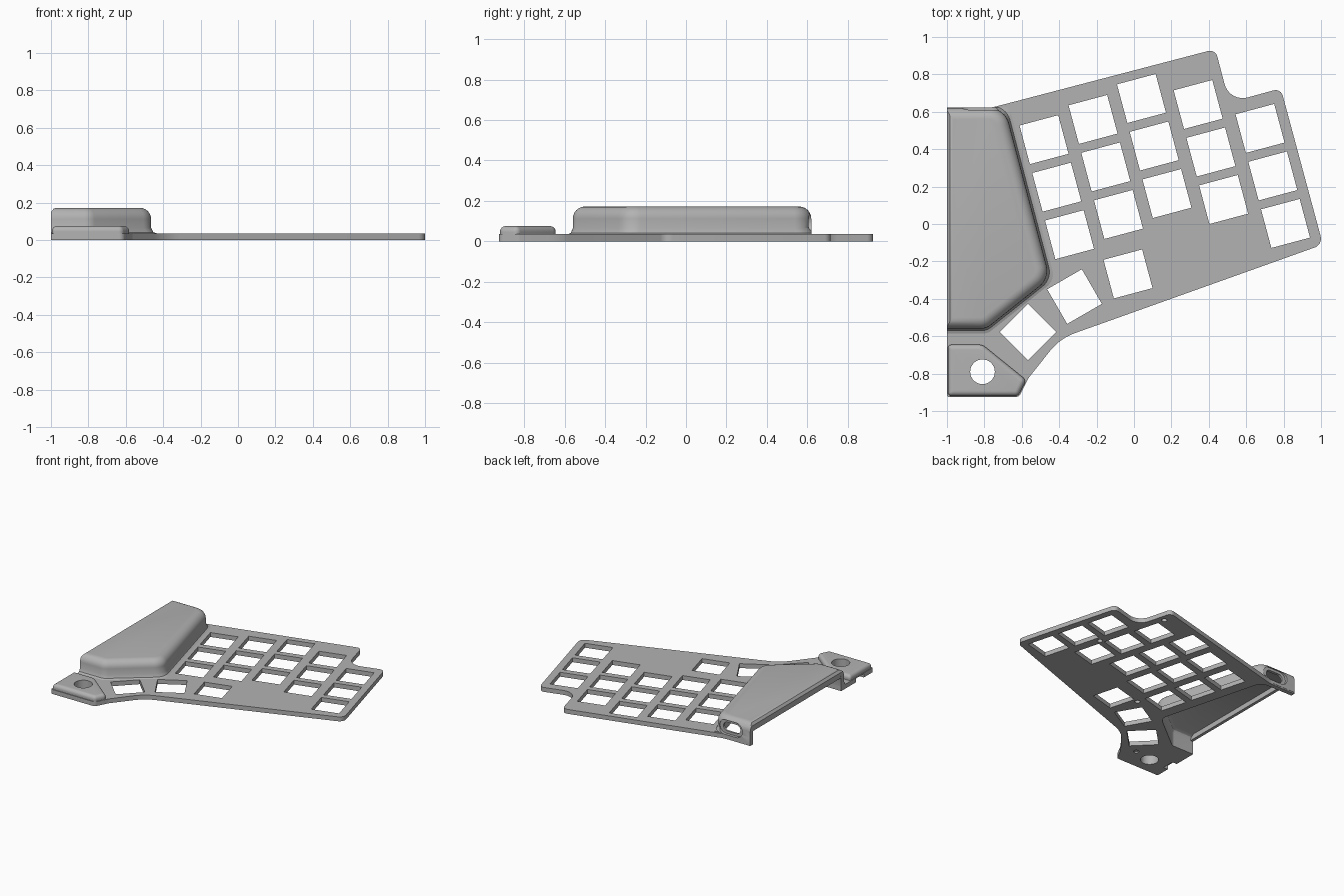
import bpy, bmesh, math
from mathutils import Vector, Matrix

if "Cube" in bpy.data.objects:
    bpy.data.objects.remove(bpy.data.objects["Cube"])

grey = bpy.data.materials.new("plain grey")
grey.use_nodes = True
grey.diffuse_color = (0.45, 0.45, 0.45, 1)
grey.node_tree.nodes["Principled BSDF"].inputs["Base Color"].default_value = grey.diffuse_color

THICK = 0.035   # plate thickness
STAND = Matrix.Rotation(math.pi / 2, 4, "X")   # turns a flat profile upright


def outline(corners, inset=0.0, steps=8):
    """Counter-clockwise corners (x, y, radius) inset and rounded."""
    pts = [Vector(c[:2]) for c in corners]
    n = len(pts)
    moved, turns = [], []
    for i, p in enumerate(pts):
        a = (p - pts[i - 1]).normalized()
        b = (pts[(i + 1) % n] - p).normalized()
        na, nb = Vector((-a.y, a.x)), Vector((-b.y, b.x))
        moved.append(p + (na + nb) * inset / (1 + na.dot(nb)))
        turns.append((a, b, a.x * b.y - a.y * b.x))
    ring = []
    for p, (a, b, turn), c in zip(moved, turns, corners):
        if c[2] == 0:
            ring.append(p)
            continue
        r = max(c[2] - math.copysign(inset, turn), 0.008)
        angle = math.atan2(turn, a.dot(b))
        start = p - a * r * math.tan(abs(angle) / 2)
        side = Vector((-a.y, a.x)) * math.copysign(r, turn)
        centre = start + side
        for k in range(steps + 1):
            ring.append(centre + Matrix.Rotation(angle * k / steps, 2) @ -side)
    return ring


def loft(name, corners, levels, matrix=Matrix.Identity(4)):
    """Solid through rings at (z, inset) levels."""
    bm = bmesh.new()
    rings = [[bm.verts.new((p.x, p.y, z)) for p in outline(corners, inset)] for z, inset in levels]
    for low, high in zip(rings, rings[1:]):
        for i in range(len(low)):
            bm.faces.new((low[i - 1], low[i], high[i], high[i - 1]))
    bm.faces.new(rings[0][::-1])
    bm.faces.new(rings[-1])
    bm.transform(matrix)
    bmesh.ops.recalc_face_normals(bm, faces=bm.faces)
    mesh = bpy.data.meshes.new(name)
    bm.to_mesh(mesh)
    bm.free()
    mesh.materials.append(grey)
    obj = bpy.data.objects.new(name, mesh)
    bpy.context.collection.objects.link(obj)
    return obj


def prism(name, corners, low, high, matrix=Matrix.Identity(4)):
    return loft(name, corners, [(low, 0), (high, 0)], matrix)


def box(w, h, r=0.0, x=0.0, y=0.0):
    return [(x - w, y - h, r), (x + w, y - h, r), (x + w, y + h, r), (x - w, y + h, r)]


def carve(obj, tool, operation="DIFFERENCE"):
    tool.hide_render = True
    mod = obj.modifiers.new("carve", "BOOLEAN")
    mod.operation, mod.solver, mod.object = operation, "EXACT", tool
    bpy.context.view_layer.objects.active = obj
    bpy.ops.object.modifier_apply(modifier=mod.name)


def dome(base, radius, top):
    """Levels with a small flare at the foot and a rounded top edge."""
    arc = [math.radians(a) for a in range(0, 91, 15)]
    return [(0.01, -0.025), (THICK, -0.025), (THICK + 0.006, -0.01), (base, 0)] + [
        (top - radius + radius * math.sin(t), radius * (1 - math.cos(t))) for t in arc]


# Main plate
plate = prism("plate", [
    (-1, 0.62, 0), (-1, -0.925, 0.01), (-0.615, -0.925, 0.03), (-0.565, -0.825, 0.04),
    (-0.396, -0.612, 0.3), (1.01, -0.11, 0.05), (0.785, 0.725, 0.04),
    (0.51, 0.65, 0.1), (0.435, 0.935, 0.04), (-0.77, 0.62, 0.3)], 0, THICK)

# Key openings: five tilted columns of three, then three thumb keys
tools = []
tilt = math.radians(15)
step = Vector((math.sin(tilt), -math.cos(tilt))) * 0.263
keys = [(Vector(top) + step * row, -15 + 30) for row in range(3) for top in
        [(-0.481, 0.451), (-0.219, 0.559), (0.04, 0.671), (0.343, 0.639), (0.674, 0.511)]]
keys += [(Vector((-0.032, -0.267)), 15), (Vector((-0.318, -0.388)), 30), (Vector((-0.567, -0.578)), 45)]
for spot, angle in keys:
    place = Matrix.Translation((spot.x, spot.y, 0)) @ Matrix.Rotation(math.radians(angle), 4, "Z")
    tools.append(prism("key_cutter", box(0.107, 0.107), -0.1, 0.1, place))

# Blind screw holes under the plate
for x, y in [(-0.2, -0.2), (0.41, 0.83), (0.575, 0.3), (-0.66, -0.76)]:
    tools.append(prism("screw_cutter", box(0.02, 0.02, 0.0199, x, y), -0.1, 0.022))

# Hollow housing, open below and on its outer side
shape = [(-1.3, -0.56, 0), (-0.79, -0.56, 0.09), (-0.45, -0.29, 0.11), (-0.69, 0.62, 0.11), (-1.3, 0.62, 0)]
housing = loft("housing", shape, dome(0.065, 0.06, 0.172))
cavity = loft("cavity_cutter", shape, [(-0.1, 0.035), (0.11, 0.035), (0.13, 0.045), (0.145, 0.07)])
limit = prism("housing_limit", [(-1, 0, 0), (-0.2, 0, 0), (-0.2, 0.3, 0), (-0.97, 0.3, 0),
                                (-0.97, 0.172, 0), (-0.985, 0.168, 0), (-1, 0.15, 0)], -0.622, 1, STAND)
carve(housing, limit, "INTERSECT")
tools.append(cavity)

# Port in the back wall: shallow recess with a slot through it
recess = prism("recess_cutter", box(0.105, 0.055, 0.0549, -0.825, 0.09), -0.7, -0.6, STAND)
slot = prism("slot_cutter", box(0.075, 0.035, 0.0349, -0.825, 0.09), -0.7, -0.5, STAND)
for tool in (cavity, recess, slot):
    carve(housing, tool)

# Stiffening lip below the open edge of the housing roof
lip = prism("roof_lip", box(0.012, 0.565, 0, -0.987, 0.03), 0.105, 0.15)

# Raised corner lug with a round hole
lug = loft("corner_lug", [(-0.995, -0.645, 0.02), (-0.995, -0.92, 0.02), (-0.62, -0.92, 0.03),
                          (-0.575, -0.835, 0.03), (-0.81, -0.645, 0.06)],
           [(0.01, 0)] + dome(0.045, 0.027, 0.075)[3:])
hole = prism("hole_cutter", box(0.066, 0.066, 0.0659, -0.81, -0.79), -0.1, 0.2)
notch = prism("notch_cutter", box(0.04, 0.05, 0, -1, -0.76), -0.1, 0.03)
carve(lug, hole)
carve(lug, notch)
tools += [hole, notch]

for tool in tools:
    carve(plate, tool)
for tool in set(tools + [limit, recess, slot]):
    bpy.data.objects.remove(tool)

# Smooth the rounded walls, keep the edges sharp
for obj in (plate, housing, lip, lug):
    bpy.ops.object.select_all(action="DESELECT")
    obj.select_set(True)
    bpy.context.view_layer.objects.active = obj
    bpy.ops.object.shade_smooth_by_angle(angle=math.radians(32))
